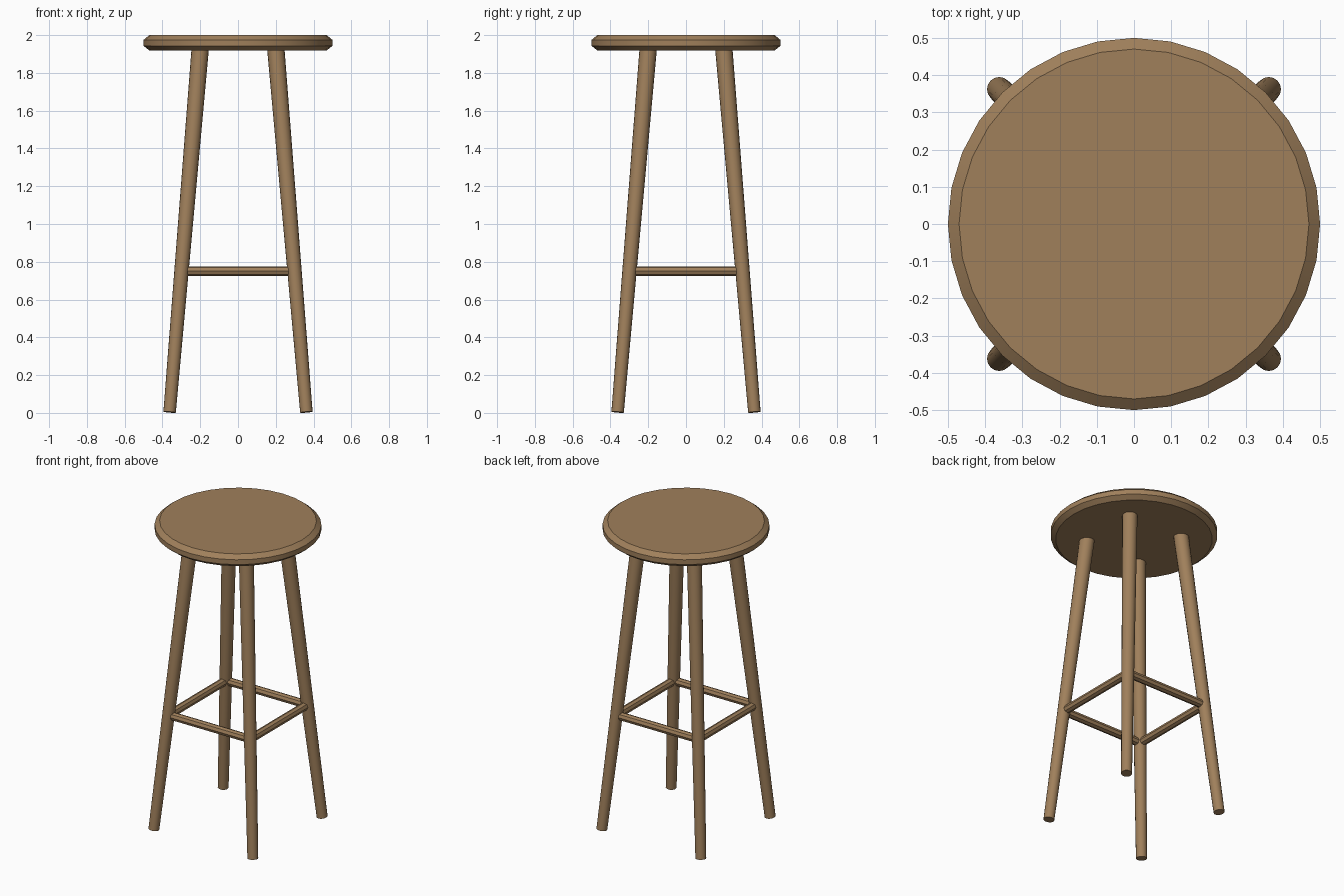
import bpy, bmesh, math
from mathutils import Vector

if "Cube" in bpy.data.objects:
    bpy.data.objects.remove(bpy.data.objects["Cube"])

wood = bpy.data.materials.new("warm brown wood")
wood.diffuse_color = (0.35, 0.215, 0.105, 1)
wood.use_nodes = True
wood.node_tree.nodes["Principled BSDF"].inputs["Base Color"].default_value = wood.diffuse_color


def finish(obj, name):
    obj.name = name
    obj.data.materials.append(wood)
    bpy.ops.object.select_all(action='DESELECT')
    obj.select_set(True)
    bpy.context.view_layer.objects.active = obj
    bpy.ops.object.shade_smooth_by_angle(angle=math.radians(30))


def rod(name, start, end, r1, r2, sides):
    """Tapered round bar between two points."""
    a, b = Vector(start), Vector(end)
    bm = bmesh.new()
    bmesh.ops.create_cone(bm, cap_ends=True, segments=sides, radius1=r1,
                          radius2=r2, depth=(b - a).length)
    mesh = bpy.data.meshes.new(name)
    bm.to_mesh(mesh)
    bm.free()
    obj = bpy.data.objects.new(name, mesh)
    bpy.context.collection.objects.link(obj)
    obj.location = (a + b) / 2
    obj.rotation_mode = 'QUATERNION'
    obj.rotation_quaternion = (b - a).to_track_quat('Z', 'Y')
    finish(obj, name)


# Round seat: disc with chamfered top and bottom rims
profile = [(0.47, 1.919), (0.5, 1.943), (0.5, 1.975), (0.47, 2.0)]
bm = bmesh.new()
N = 32
rings = [[bm.verts.new((r * math.cos(math.tau * i / N),
                        r * math.sin(math.tau * i / N), z)) for i in range(N)]
         for r, z in profile]
for lo, hi in zip(rings, rings[1:]):
    for i in range(N):
        j = (i + 1) % N
        bm.faces.new((lo[i], lo[j], hi[j], hi[i]))
bm.faces.new(rings[0][::-1])
bm.faces.new(rings[-1])
mesh = bpy.data.meshes.new("seat")
bm.to_mesh(mesh)
bm.free()
seat = bpy.data.objects.new("seat", mesh)
bpy.context.collection.objects.link(seat)
finish(seat, "seat")

# Four splayed, tapered legs
for sy, depth in ((-1, "front"), (1, "back")):
    for sx, side in ((-1, "left"), (1, "right")):
        rod(f"{depth}_{side}_leg", (0.362 * sx, 0.362 * sy, 0.004),
            (0.199 * sx, 0.199 * sy, 1.94), 0.033, 0.046, 16)

# Four stretchers joining the legs in a square
L, D, Z, R = 0.268, 0.298, 0.75, 0.026
for s, depth, side in ((-1, "front", "left"), (1, "back", "right")):
    rod(f"{depth}_stretcher", (-L, D * s, Z), (L, D * s, Z), R, R, 8)
    rod(f"{side}_stretcher", (D * s, -L, Z), (D * s, L, Z), R, R, 8)
